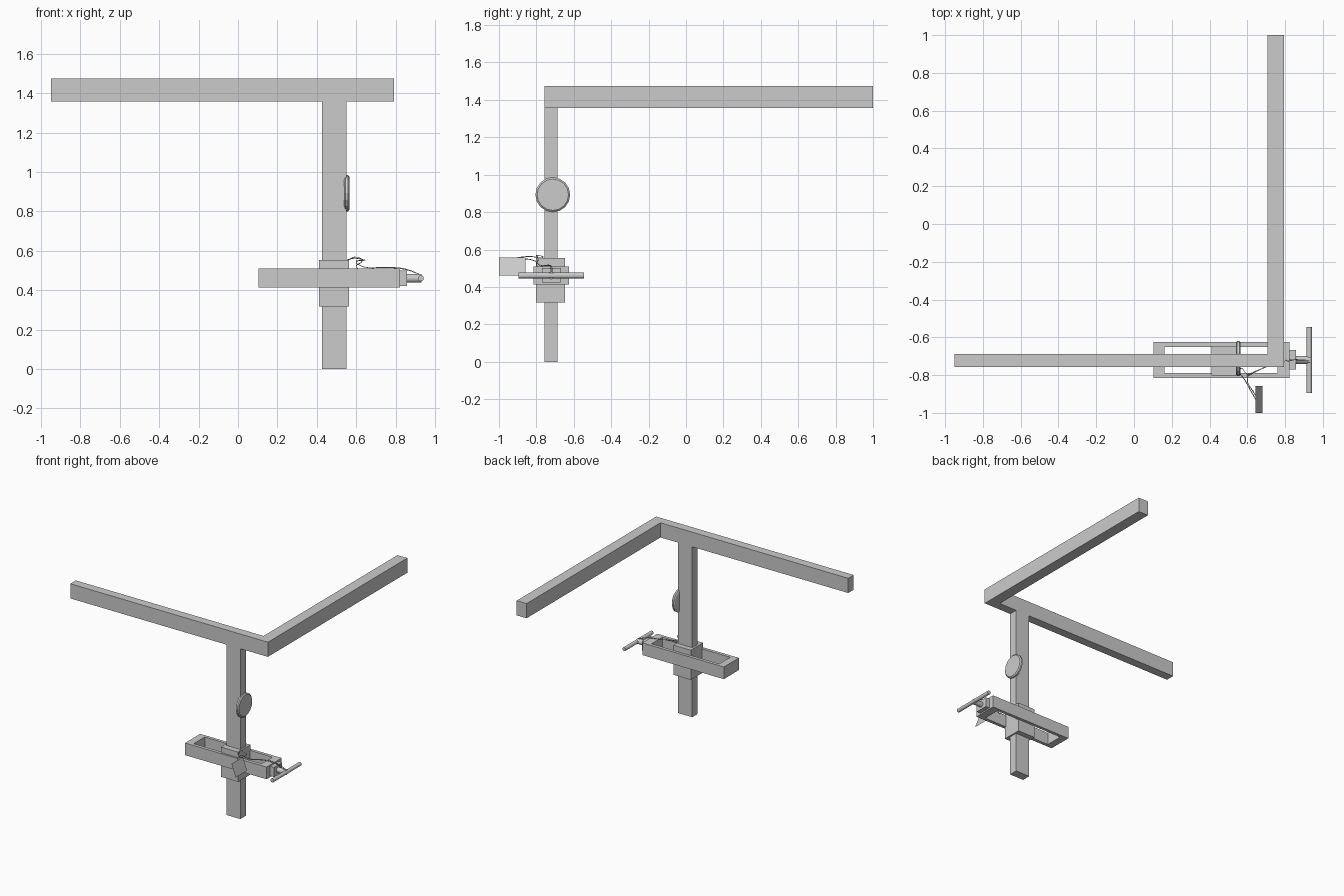
import bpy, bmesh, math
from mathutils import Vector

if "Cube" in bpy.data.objects:
    bpy.data.objects.remove(bpy.data.objects["Cube"])


def make(name, bm):
    bmesh.ops.recalc_face_normals(bm, faces=bm.faces)
    me = bpy.data.meshes.new(name)
    bm.to_mesh(me)
    bm.free()
    ob = bpy.data.objects.new(name, me)
    bpy.context.collection.objects.link(ob)
    return ob


def box(name, x, y, z):
    bm = bmesh.new()
    bmesh.ops.create_cube(bm, size=1)
    for v in bm.verts:
        v.co = Vector([(r[0] + r[1]) / 2 + c * (r[1] - r[0]) for c, r in zip(v.co, (x, y, z))])
    return make(name, bm)


def prism(name, outline, z0, z1):
    bm = bmesh.new()
    f = bm.faces.new([bm.verts.new((x, y, z0)) for x, y in outline])
    r = bmesh.ops.extrude_face_region(bm, geom=[f])
    for v in r["geom"]:
        if isinstance(v, bmesh.types.BMVert):
            v.co.z = z1
    return make(name, bm)


def lathe(name, centre, axis, profile, sides):
    """Stack of (offset along axis, radius) rings, capped at both ends."""
    bm = bmesh.new()
    q = Vector((0, 0, 1)).rotation_difference(Vector(axis))
    rings = []
    for d, r in profile:
        rings.append([bm.verts.new(Vector(centre) + q @ Vector((
            r * math.cos(2 * math.pi * i / sides), r * math.sin(2 * math.pi * i / sides), d)))
            for i in range(sides)])
    for a, b in zip(rings, rings[1:]):
        for i in range(sides):
            j = (i + 1) % sides
            bm.faces.new((a[i], a[j], b[j], b[i]))
    bm.faces.new(rings[0])
    bm.faces.new(rings[-1])
    return make(name, bm)


def cord(name, pts):
    cu = bpy.data.curves.new(name, 'CURVE')
    cu.dimensions = '3D'
    cu.bevel_depth = 0.0022
    cu.bevel_resolution = 0
    cu.resolution_u = 4
    sp = cu.splines.new('BEZIER')
    sp.bezier_points.add(len(pts) - 1)
    for p, co in zip(sp.bezier_points, pts):
        p.co = co
        p.handle_left_type = p.handle_right_type = 'AUTO'
    ob = bpy.data.objects.new(name, cu)
    bpy.context.collection.objects.link(ob)


# L-shaped overhead rail and the post under it
prism("overhead_rail", [(-0.95, -0.756), (0.793, -0.756), (0.793, 1.0),
                        (0.706, 1.0), (0.706, -0.687), (-0.95, -0.687)], 1.358, 1.475)
box("post", (0.426, 0.55), (-0.756, -0.687), (0, 1.358))

# sliding collar around the post
box("collar", (0.41, 0.563), (-0.801, -0.646), (0.317, 0.554))

# open rectangular frame around the collar
bm = bmesh.new()
loops = []
for z in (0.413, 0.51):
    for x0, x1, y0, y1 in ((0.104, 0.823, -0.815, -0.625), (0.162, 0.76, -0.789, -0.65)):
        loops.append([bm.verts.new((x, y, z)) for x, y in ((x0, y0), (x1, y0), (x1, y1), (x0, y1))])
for a, b in ((0, 1), (2, 3), (0, 2), (1, 3)):
    for i in range(4):
        j = (i + 1) % 4
        bm.faces.new((loops[a][i], loops[a][j], loops[b][j], loops[b][i]))
make("clamp_frame", bm)

# end block, screw stem and cross handle
box("screw_block", (0.82, 0.857), (-0.771, -0.668), (0.423, 0.5))
lathe("screw_stem", (0.857, -0.72, 0.461), (1, 0, 0), [(0, 0.021), (0.075, 0.021)], 12)
lathe("cross_handle", (0.928, -0.72, 0.461), (0, 1, 0), [(-0.175, 0.015), (0.175, 0.015)], 12)

# round plate on the side of the post
lathe("round_plate", (0.539, -0.712, 0.893), (1, 0, 0),
      [(0, 0.082), (0.006, 0.093), (0.019, 0.093), (0.026, 0.084)], 16)

# thin hanging tag, tilted
bm = bmesh.new()
bm.faces.new([bm.verts.new(c) for c in ((0.643, -1, 0.558), (0.643, -0.857, 0.558),
                                        (0.68, -0.857, 0.46), (0.68, -1, 0.46))])
make("tag", bm)

# cords from the tag to the collar and the handle
cord("tag_cord", [(0.645, -0.93, 0.553), (0.59, -0.83, 0.563), (0.562, -0.765, 0.556),
                  (0.605, -0.80, 0.568), (0.63, -0.79, 0.55), (0.60, -0.80, 0.52),
                  (0.70, -0.757, 0.515), (0.80, -0.727, 0.513), (0.86, -0.725, 0.503),
                  (0.93, -0.725, 0.477)])
cord("tag_cord_second", [(0.645, -0.91, 0.553), (0.60, -0.81, 0.54), (0.64, -0.785, 0.518),
                         (0.75, -0.735, 0.517), (0.85, -0.718, 0.508), (0.93, -0.716, 0.477)])
